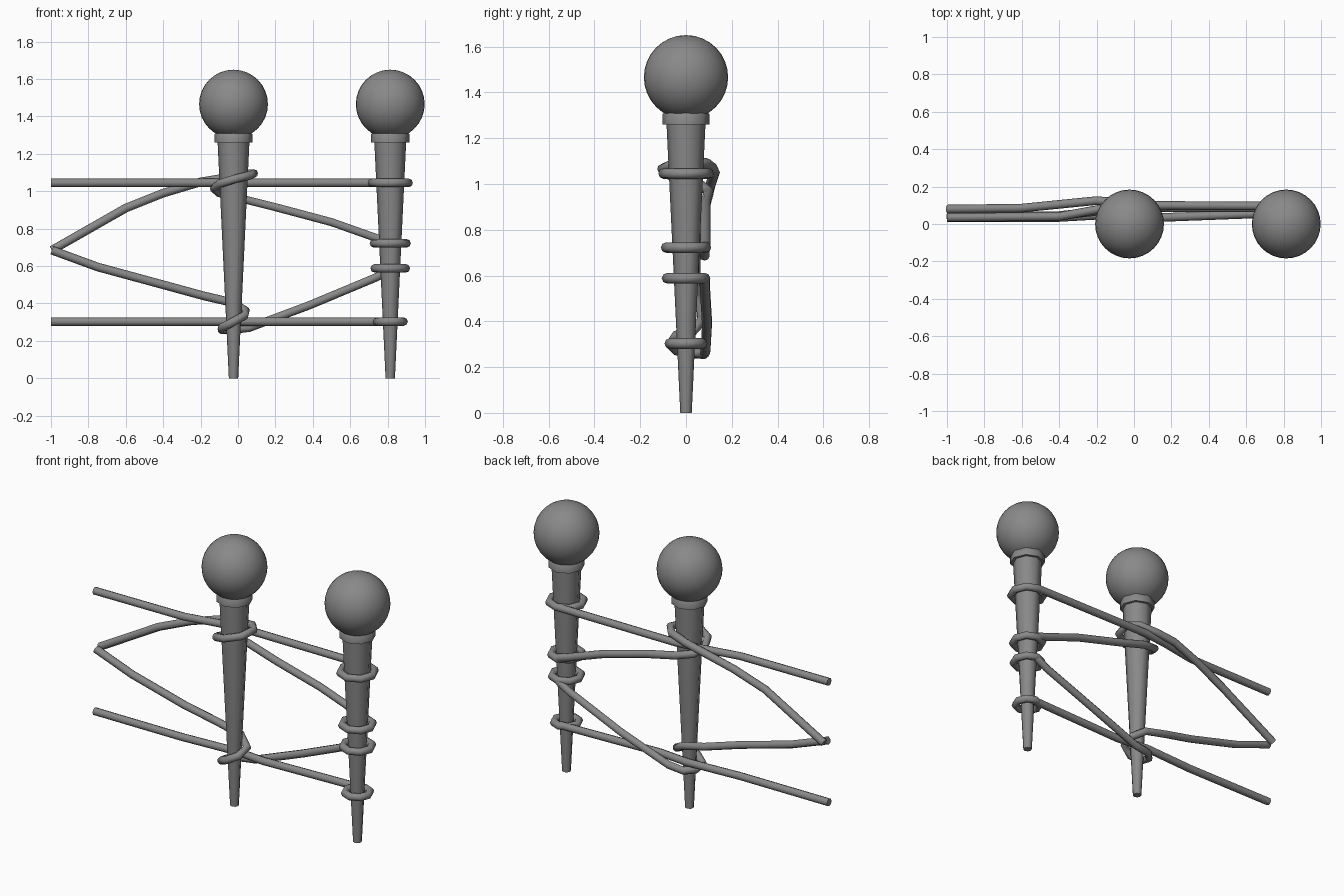
import bpy, math

if "Cube" in bpy.data.objects:
    bpy.data.objects.remove(bpy.data.objects["Cube"])

POST_X = (-0.024, 0.814)
ROPE_R = 0.023

# Dark grey used on everything
dark = bpy.data.materials.new("dark_grey")
dark.diffuse_color = (0.25, 0.25, 0.25, 1)
dark.use_nodes = True
dark.node_tree.nodes["Principled BSDF"].inputs["Base Color"].default_value = dark.diffuse_color


def lathe(name, x, profile, sides):
    """Spin a (radius, z) profile around a vertical axis, capped at both ends."""
    verts, faces = [], []
    for r, z in profile:
        for i in range(sides):
            a = 2 * math.pi * i / sides
            verts.append((x + r * math.cos(a), r * math.sin(a), z))
    for k in range(len(profile) - 1):
        for i in range(sides):
            j = (i + 1) % sides
            faces.append((k * sides + i, k * sides + j, (k + 1) * sides + j, (k + 1) * sides + i))
    faces.append(tuple(reversed(range(sides))))
    faces.append(tuple(range((len(profile) - 1) * sides, len(profile) * sides)))
    mesh = bpy.data.meshes.new(name)
    mesh.from_pydata(verts, [], faces)
    mesh.materials.append(dark)
    obj = bpy.data.objects.new(name, mesh)
    bpy.context.collection.objects.link(obj)
    mesh.shade_smooth()
    mesh.set_sharp_from_angle(angle=math.radians(50))
    return obj


def rope(name, points, closed=False):
    """Round rope along a polyline."""
    curve = bpy.data.curves.new(name, 'CURVE')
    curve.dimensions = '3D'
    curve.bevel_depth = ROPE_R
    curve.bevel_resolution = 2
    curve.use_fill_caps = True
    curve.materials.append(dark)
    spline = curve.splines.new('POLY')
    spline.points.add(len(points) - 1)
    for p, co in zip(spline.points, points):
        p.co = (*co, 1)
    spline.use_cyclic_u = closed
    spline.use_smooth = True
    obj = bpy.data.objects.new(name, curve)
    bpy.context.collection.objects.link(obj)
    return obj


# Stakes with collar and ball top
for side, x in zip(("middle", "right"), POST_X):
    lathe(side + "_stake", x, [(0.025, 0), (0.044, 0.4), (0.085, 1.26),
                               (0.102, 1.26), (0.102, 1.305), (0.08, 1.33)], 8)
    bpy.ops.mesh.primitive_uv_sphere_add(segments=32, ring_count=16, radius=0.184,
                                         location=(x, 0, 1.466))
    ball = bpy.context.object
    ball.name = side + "_ball_top"
    ball.data.materials.append(dark)
    bpy.ops.object.shade_smooth_by_angle()

# Rope loops around the right stake
rx = POST_X[1]
for name, z, r in (("top", 1.045, 0.098), ("upper", 0.722, 0.087),
                   ("lower", 0.588, 0.083), ("bottom", 0.303, 0.071)):
    rope(name + "_loop", [(rx + r * math.cos(i * math.pi / 4), r * math.sin(i * math.pi / 4), z)
                          for i in range(8)], True)

# Straight ropes
rope("top_rope", [(-1, 0.035, 1.045), (-0.4, 0.04, 1.045), (-0.18, 0.08, 1.045),
                  (0, 0.1, 1.045), (rx, 0.096, 1.045)])
rope("bottom_rope", [(-1, 0.035, 0.303), (-0.4, 0.035, 0.303), (-0.05, 0.055, 0.303),
                     (0.15, 0.035, 0.303), (rx, 0.06, 0.303)])

# Slanted ropes, each wrapped once around the middle stake
rope("upper_slanted_rope", [
    (-0.995, 0.08, 0.685), (-0.6, 0.085, 0.91), (-0.4, 0.105, 0.99), (-0.2, 0.125, 1.05),
    (-0.08, 0.115, 1.07), (0.035, 0.09, 1.09), (0.085, 0.03, 1.095), (0.065, -0.06, 1.085),
    (-0.02, -0.103, 1.065), (-0.1, -0.07, 1.04), (-0.128, 0, 1.015), (-0.1, 0.07, 0.99),
    (0, 0.1, 0.965), (0.2, 0.085, 0.915), (0.5, 0.085, 0.835), (0.74, 0.085, 0.75),
    (rx, 0.085, 0.727)])
rope("lower_slanted_rope", [
    (-0.995, 0.04, 0.685), (-0.75, 0.04, 0.595), (-0.4, 0.045, 0.5), (-0.18, 0.07, 0.44),
    (-0.03, 0.07, 0.405), (0.042, 0.03, 0.36), (0.035, -0.045, 0.335), (-0.03, -0.068, 0.3),
    (-0.085, -0.04, 0.272), (-0.088, 0.03, 0.26), (-0.04, 0.08, 0.258), (0.06, 0.085, 0.27),
    (0.38, 0.092, 0.39), (0.74, 0.083, 0.54), (rx, 0.082, 0.583)])
